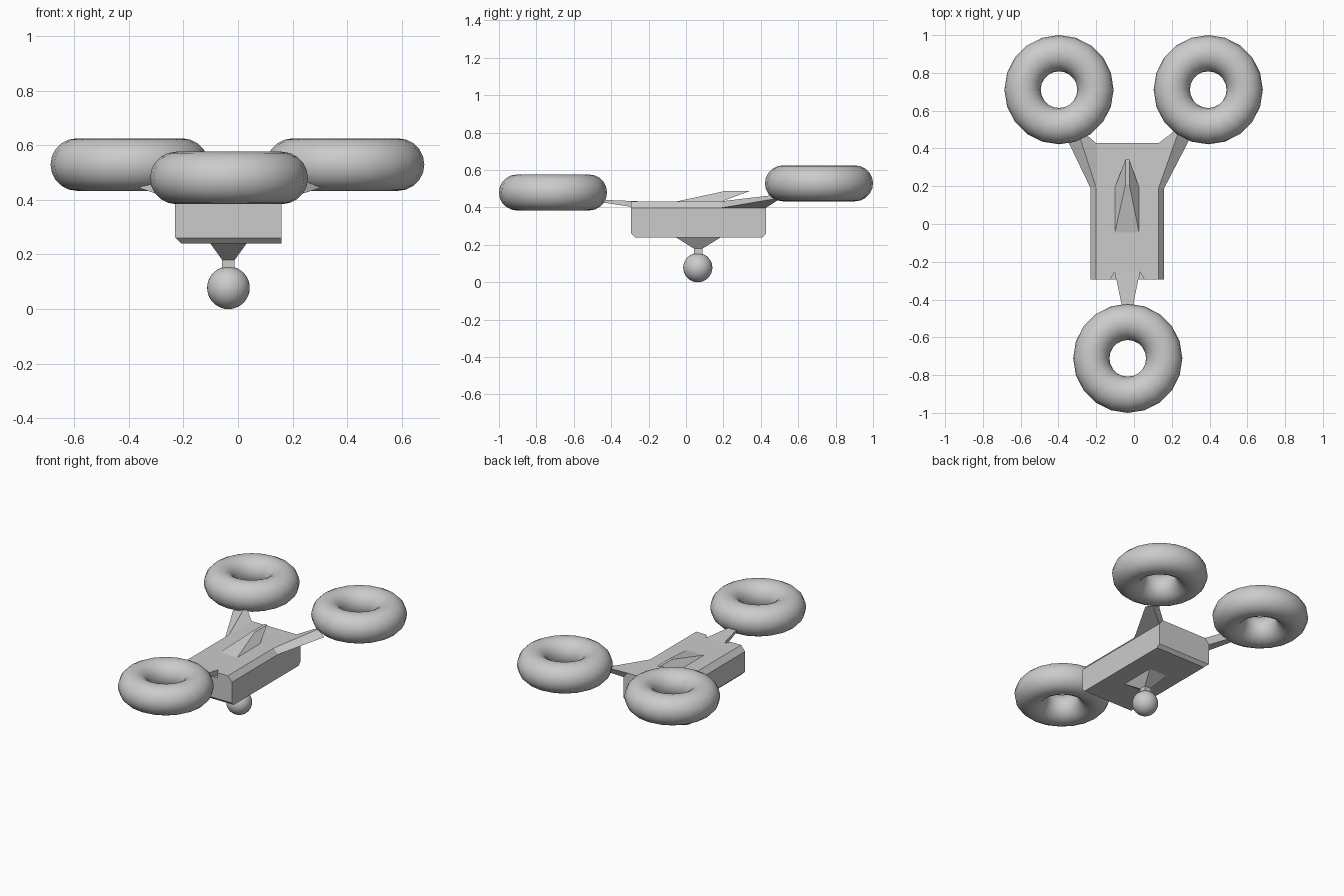
import bpy, bmesh

if "Cube" in bpy.data.objects:
    bpy.data.objects.remove(bpy.data.objects["Cube"])

CX = -0.035            # centre line of the body
Y0, Y1 = -0.293, 0.428  # body front and back
TOP, RIM, LOW = 0.433, 0.398, 0.24


def make(name, bm):
    bmesh.ops.recalc_face_normals(bm, faces=bm.faces[:])
    me = bpy.data.meshes.new(name)
    bm.to_mesh(me)
    bm.free()
    ob = bpy.data.objects.new(name, me)
    bpy.context.collection.objects.link(ob)
    return ob


def loft(name, a, b):
    """Solid between two rings with the same number of points."""
    bm = bmesh.new()
    va = [bm.verts.new(p) for p in a]
    vb = [bm.verts.new(p) for p in b]
    n = len(va)
    bm.faces.new(va)
    bm.faces.new(vb[::-1])
    for i in range(n):
        bm.faces.new((va[i], va[(i + 1) % n], vb[(i + 1) % n], vb[i]))
    return make(name, bm)


def rect(x0, x1, y0, y1, z):
    return [(x0, y0, z), (x1, y0, z), (x1, y1, z), (x0, y1, z)]


# body: chamfered box, swept front to back
profile = [(-0.195, LOW), (0.125, LOW), (0.195, LOW), (0.195, RIM),
           (0.165, TOP), (-0.165, TOP), (-0.195, RIM), (-0.195, 0.262), (-0.172, LOW)]
profile = profile[2:]
body = loft("body", [(CX + x, Y0, z) for x, z in profile],
            [(CX + x, Y1, z) for x, z in profile])

# small chamfer on the lower front and back edges
bm = bmesh.new()
bm.from_mesh(body.data)
edges = [e for e in bm.edges
         if all(abs(v.co.z - LOW) < 1e-4 for v in e.verts)
         and abs(e.verts[0].co.y - e.verts[1].co.y) < 1e-4]
bmesh.ops.bevel(bm, geom=edges, offset=0.02, segments=1, affect='EDGES')
bm.to_mesh(body.data)
bm.free()

# notches either side of the front arm
for s in (-1, 1):
    tri = [(CX + s * 0.095, Y0 - 0.01), (CX + s * 0.068, -0.255), (CX + s * 0.058, Y0 - 0.01)]
    cut = loft("notch_cutter", [(x, y, RIM) for x, y in tri], [(x, y, 0.5) for x, y in tri])
    cut.hide_render = True
    cut.hide_set(True)
    mod = body.modifiers.new("notch", 'BOOLEAN')
    mod.operation = 'DIFFERENCE'
    mod.solver = 'EXACT'
    mod.object = cut

# swept-back fin on the deck
loft("top_fin", rect(CX - 0.067, CX + 0.063, -0.05, 0.19, TOP - 0.001),
     rect(CX - 0.01, CX + 0.01, 0.21, 0.342, 0.488))

# camera mount and post
loft("camera_mount", rect(CX - 0.067, CX + 0.067, -0.055, 0.187, LOW + 0.001),
     rect(CX - 0.023, CX + 0.023, 0.042, 0.088, 0.18))
loft("camera_post", rect(CX - 0.023, CX + 0.023, 0.042, 0.088, 0.18),
     rect(CX - 0.023, CX + 0.023, 0.042, 0.088, 0.13))

# front arm
loft("front_arm",
     [(CX - 0.066, -0.255, RIM), (CX + 0.066, -0.255, RIM),
      (CX + 0.066, -0.255, TOP), (CX - 0.066, -0.255, TOP)],
     [(CX - 0.026, -0.45, 0.427), (CX + 0.026, -0.45, 0.427),
      (CX + 0.026, -0.45, 0.441), (CX - 0.026, -0.45, 0.441)])

# rear arms, drawn out of the side chamfers
for s, side, extra in ((-1, "left", 0), (1, "right", 0.01)):
    base = [(0.195, 0.19, RIM), (0.165, 0.19, TOP), (0.165, Y1, TOP), (0.195, Y1, RIM)]
    tip = [(0.33, 0.47, 0.445), (0.265, 0.50, 0.47), (0.25, 0.50, 0.47), (0.295, 0.50, 0.445)]
    loft("rear_arm_" + side, [(CX + s * x, y, z) for x, y, z in base],
         [(CX + s * (x + extra), y, z) for x, y, z in tip])

# ring-shaped rotor guards
for name, loc in (("front_rotor_ring", (-0.033, -0.711, 0.48)),
                  ("rear_rotor_ring_left", (-0.397, 0.711, 0.529)),
                  ("rear_rotor_ring_right", (0.393, 0.711, 0.529))):
    bpy.ops.mesh.primitive_torus_add(location=loc, major_segments=20, minor_segments=20,
                                     major_radius=0.193, minor_radius=0.096)
    bpy.context.object.name = name
    bpy.ops.object.shade_smooth()

# camera ball
bpy.ops.mesh.primitive_uv_sphere_add(segments=32, ring_count=16, radius=0.078,
                                     location=(CX, 0.063, 0.078))
bpy.context.object.name = "camera_ball"
bpy.ops.object.shade_smooth()
